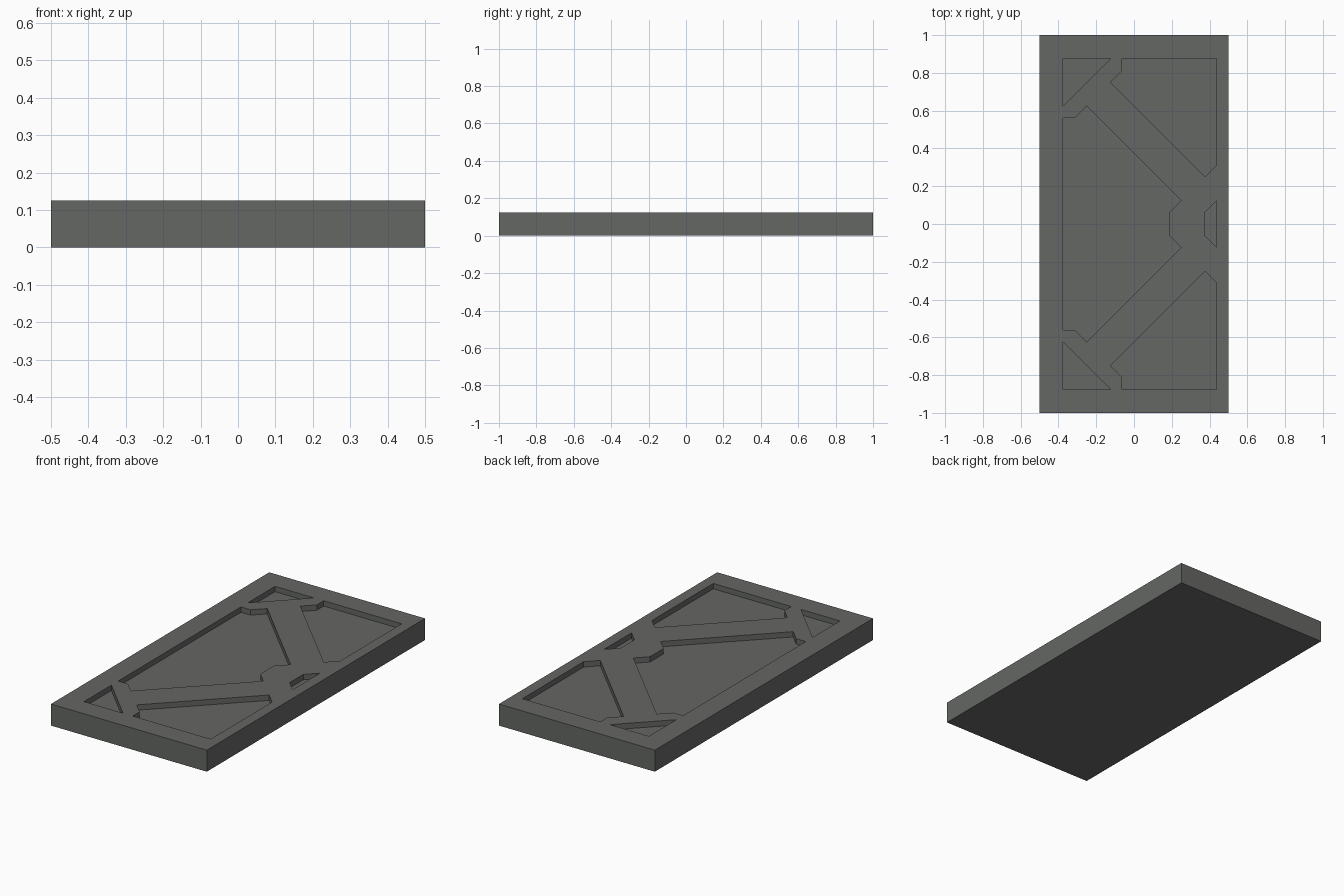
import bpy, bmesh

if "Cube" in bpy.data.objects:
    bpy.data.objects.remove(bpy.data.objects["Cube"])

H = 0.125      # slab thickness
DEPTH = 0.03125  # pocket depth

grey = bpy.data.materials.new("dark grey")
grey.diffuse_color = (0.13, 0.136, 0.128, 1)
grey.use_nodes = True
grey.node_tree.nodes["Principled BSDF"].inputs["Base Color"].default_value = grey.diffuse_color


def prism(name, profile, z0, z1):
    """Extrude a closed XY outline from z0 to z1."""
    bm = bmesh.new()
    face = bm.faces.new([bm.verts.new((x, y, z0)) for x, y in profile])
    top = bmesh.ops.extrude_face_region(bm, geom=[face])["geom"]
    bmesh.ops.translate(bm, vec=(0, 0, z1 - z0),
                        verts=[v for v in top if isinstance(v, bmesh.types.BMVert)])
    bmesh.ops.recalc_face_normals(bm, faces=bm.faces)
    mesh = bpy.data.meshes.new(name)
    bm.to_mesh(mesh)
    bm.free()
    mesh.materials.append(grey)
    obj = bpy.data.objects.new(name, mesh)
    bpy.context.collection.objects.link(obj)
    return obj


def mirror_y(points):
    return [(x, -y) for x, y in reversed(points)]


# Solid panel
panel = prism("panel", [(-.5, -1), (.5, -1), (.5, 1), (-.5, 1)], 0, H)

# Pocket outlines, leaving raised braces between them
corner = [(-.375, .875), (-.125, .875), (-.375, .625)]
side = [(-.0625, .875), (.4375, .875), (.4375, .3125), (.375, .25),
        (-.125, .75), (-.0625, .8125)]
centre = [(-.375, .5625), (-.3125, .5625), (-.25, .625), (.25, .125), (.1875, .0625)]
notch = [(.4375, .125), (.375, .0625)]
outlines = [corner, mirror_y(corner), side, mirror_y(side),
            centre + mirror_y(centre), notch + mirror_y(notch)]

# Cut the pockets
cutters = [prism("pocket_cutter", o, H - DEPTH, H + 0.1) for o in outlines]
for c in cutters:
    mod = panel.modifiers.new("pocket", 'BOOLEAN')
    mod.operation = 'DIFFERENCE'
    mod.solver = 'EXACT'
    mod.object = c
bpy.context.view_layer.objects.active = panel
for mod in list(panel.modifiers):
    bpy.ops.object.modifier_apply(modifier=mod.name)
for c in cutters:
    bpy.data.objects.remove(c, do_unlink=True)
